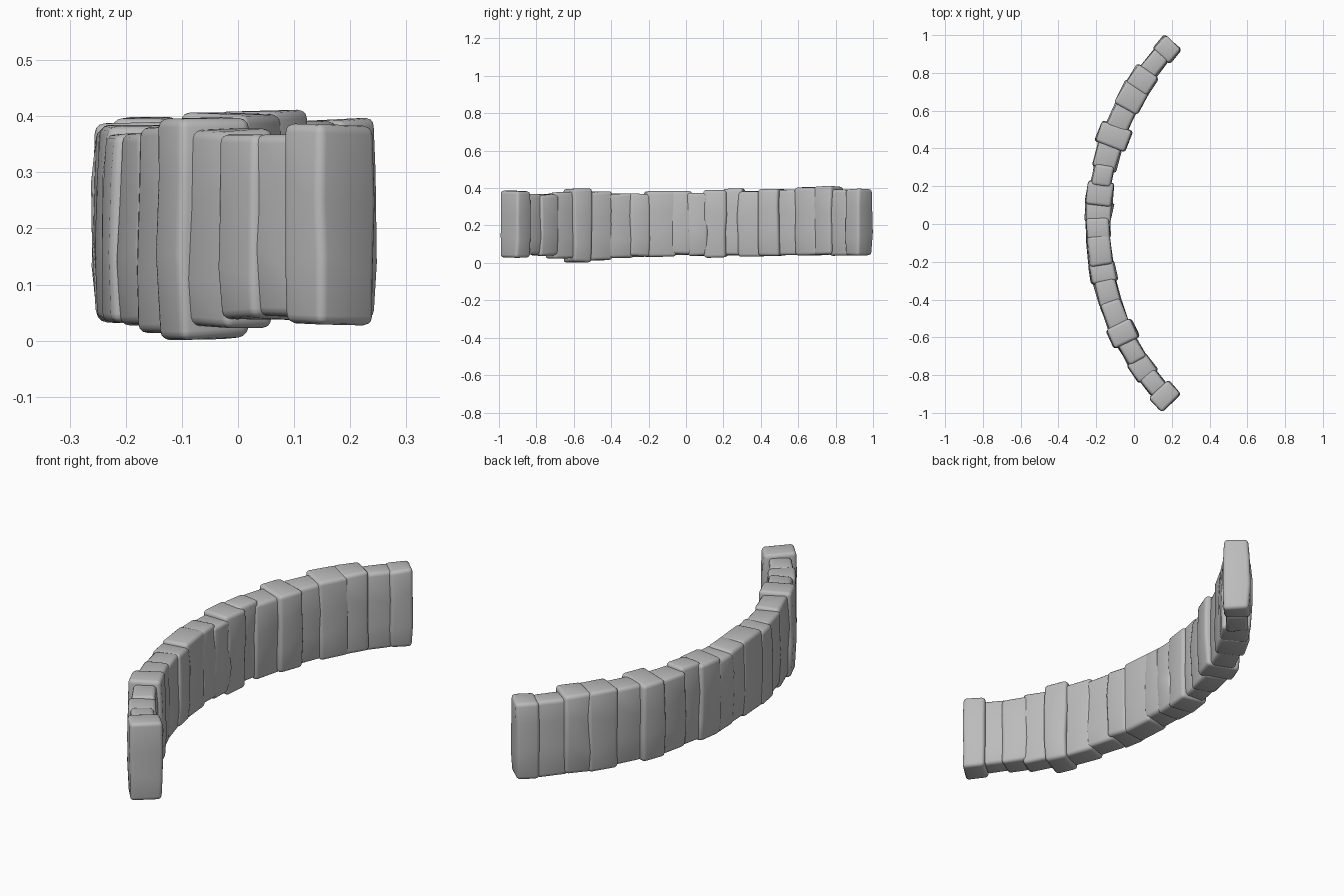
import bpy
import bmesh
import math
import random
from mathutils import Vector

random.seed(4)

if "Cube" in bpy.data.objects:
    bpy.data.objects.remove(bpy.data.objects["Cube"], do_unlink=True)

# One grey stone material
stone = bpy.data.materials.new("grey_stone")
stone.use_nodes = True
grey = (0.5, 0.5, 0.5, 1)
stone.diffuse_color = grey
shader = stone.node_tree.nodes["Principled BSDF"]
shader.inputs["Base Color"].default_value = grey
shader.inputs["Roughness"].default_value = 0.9

RADIUS = 1.355
CENTRE_X = 1.165
FIRST_Y = -0.947

# Each stone along the arc: far end in y, thickness, bottom, top
STONES = [
    (-.875, .14, .025, .39),
    (-.80, .10, .04, .37),
    (-.72, .12, .035, .37),
    (-.62, .105, .02, .38),
    (-.54, .145, 0, .40),
    (-.42, .115, .01, .385),
    (-.30, .115, .02, .375),
    (-.21, .14, .03, .375),
    (-.07, .125, .03, .39),
    (.02, .125, .04, .385),
    (.11, .135, .035, .375),
    (.21, .14, .025, .395),
    (.30, .105, .035, .40),
    (.42, .125, .03, .39),
    (.51, .17, .035, .40),
    (.62, .115, .04, .395),
    (.72, .14, .035, .41),
    (.80, .135, .04, .415),
    (.89, .10, .035, .395),
    (.96, .12, .035, .40),
]


def jitter(amount):
    return random.uniform(-amount, amount)


def make_stone(name, angle, length, width, low, high):
    """Rough rounded block: local x is thickness, local y runs along the wall."""
    bm = bmesh.new()
    bmesh.ops.create_cube(bm, size=1)
    upright = [e for e in bm.edges
               if abs(e.verts[0].co.z - e.verts[1].co.z) > 0.5]
    bmesh.ops.subdivide_edges(bm, edges=upright, cuts=2, use_grid_fill=True)

    # Shape the block, slightly swollen at mid height
    for v in bm.verts:
        end = abs(v.co.z) > 0.4
        swell = 0.95 if end else 1.02
        v.co.x = v.co.x * width * swell + jitter(0.004)
        v.co.y = v.co.y * length * (0.98 if end else 1) + jitter(0.004)
        v.co.z = low + (v.co.z + 0.5) * (high - low)
        if end:
            inward = -1 if v.co.z > 0.2 else 1
            v.co.z += inward * random.uniform(0, 0.009)
        else:
            v.co.z += jitter(0.03)

    # Worn edges
    sharp = [e for e in bm.edges if e.calc_face_angle(0) > math.radians(45)]
    bmesh.ops.bevel(bm, geom=sharp, offset=0.016, segments=3,
                    profile=0.5, affect="EDGES", clamp_overlap=True)
    bmesh.ops.recalc_face_normals(bm, faces=bm.faces)

    mesh = bpy.data.meshes.new(name)
    bm.to_mesh(mesh)
    bm.free()
    mesh.materials.append(stone)
    block = bpy.data.objects.new(name, mesh)
    block.location = Vector((CENTRE_X - RADIUS * math.cos(angle),
                             RADIUS * math.sin(angle), 0))
    block.rotation_euler.z = -angle
    bpy.context.collection.objects.link(block)
    return block


# Lay the stones along the arc, each sunk a little into its neighbours
blocks = []
start = math.asin(FIRST_Y / RADIUS)
for i, (end_y, width, low, high) in enumerate(STONES):
    end = math.asin(end_y / RADIUS)
    overlap = 0.004 if i in (0, len(STONES) - 1) else 0.022
    length = RADIUS * (end - start) + overlap
    blocks.append(make_stone(f"wall_stone_{i + 1}", (start + end) / 2,
                             length, width, low, high))
    start = end

# Soft stone faces with crisp joints
bpy.ops.object.select_all(action="DESELECT")
for block in blocks:
    block.select_set(True)
bpy.context.view_layer.objects.active = blocks[0]
bpy.ops.object.shade_smooth_by_angle(angle=math.radians(40))
